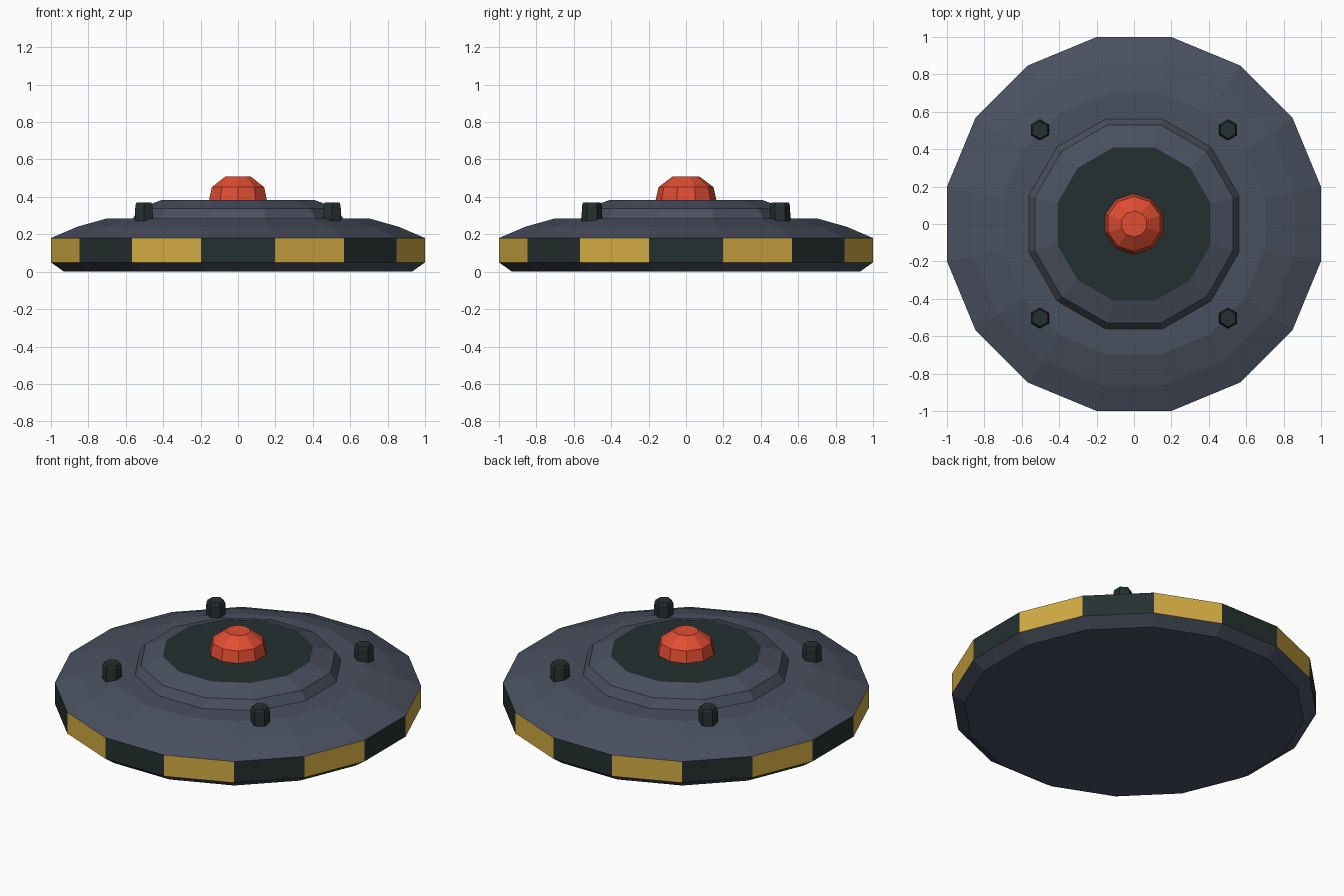
import bpy
import bmesh
from math import cos, sin, pi

if "Cube" in bpy.data.objects:
    bpy.data.objects.remove(bpy.data.objects["Cube"], do_unlink=True)


def material(name, rgb):
    """Flat material from 0-255 display colour."""
    lin = [((c / 255 + 0.055) / 1.055) ** 2.4 for c in rgb] + [1.0]
    m = bpy.data.materials.new(name)
    m.use_nodes = True
    m.diffuse_color = lin
    bsdf = next(n for n in m.node_tree.nodes if n.type == 'BSDF_PRINCIPLED')
    bsdf.inputs["Base Color"].default_value = lin
    return m


steel = material("blue grey steel", (73, 80, 95))
dark = material("dark green grey", (37, 48, 48))
yellow = material("warning yellow", (210, 171, 66))
red = material("signal red", (224, 77, 50))


def lathe(name, profile, sides, mats, start=0.0, centre=(0, 0), rule=None):
    """Faceted solid of stacked rings; profile holds (corner radius, z)."""
    bm = bmesh.new()
    rings = []
    for r, z in profile:
        angles = [start + 2 * pi * i / sides for i in range(sides)]
        rings.append([bm.verts.new((r * cos(a), r * sin(a), z)) for a in angles])
    bm.faces.new(rings[0][::-1])
    bm.faces.new(rings[-1])
    for level, (low, high) in enumerate(zip(rings, rings[1:])):
        for i in range(sides):
            j = (i + 1) % sides
            f = bm.faces.new((low[i], low[j], high[j], high[i]))
            if rule:
                f.material_index = rule(level, i)
    bm.faces.ensure_lookup_table()
    if rule:
        bm.faces[1].material_index = rule(len(profile), 0)
    mesh = bpy.data.meshes.new(name)
    bm.to_mesh(mesh)
    bm.free()
    for m in mats:
        mesh.materials.append(m)
    ob = bpy.data.objects.new(name, mesh)
    ob.location = (centre[0], centre[1], 0)
    bpy.context.collection.objects.link(ob)
    return ob


def flats(profile, sides):
    """Turn flat-to-centre distances into corner radii."""
    return [(r / cos(pi / sides), z) for r, z in profile]


# Main disc with alternating hazard panels around the rim
disc = flats([(0.93, 0), (1, 0.05), (1, 0.18), (0.86, 0.24), (0.70, 0.285)], 16)
lathe("disc_body", disc, 16, [steel, dark, yellow], start=-pi / 16,
      rule=lambda level, i: 1 + i % 2 if level == 1 else 0)

# Raised centre housing with a dark top plate
housing = flats([(0.565, 0.28), (0.53, 0.338), (0.41, 0.383)], 12)
lathe("centre_housing", housing, 12, [steel, dark], start=pi / 12,
      rule=lambda level, i: 1 if level == len(housing) else 0)

# Faceted signal lamp
lathe("signal_lamp", [(0.163, 0.38), (0.147, 0.452), (0.07, 0.51)], 10, [red],
      start=pi / 2)

# Four hexagonal studs
for x, side in ((0.503, "left"), (-0.503, "right")):
    for y, end in ((-0.503, "front"), (0.503, "back")):
        lathe(f"stud_{end}_{side}", [(0.056, 0.27), (0.053, 0.355), (0.046, 0.37)],
              6, [dark], start=pi / 2, centre=(x, y))
